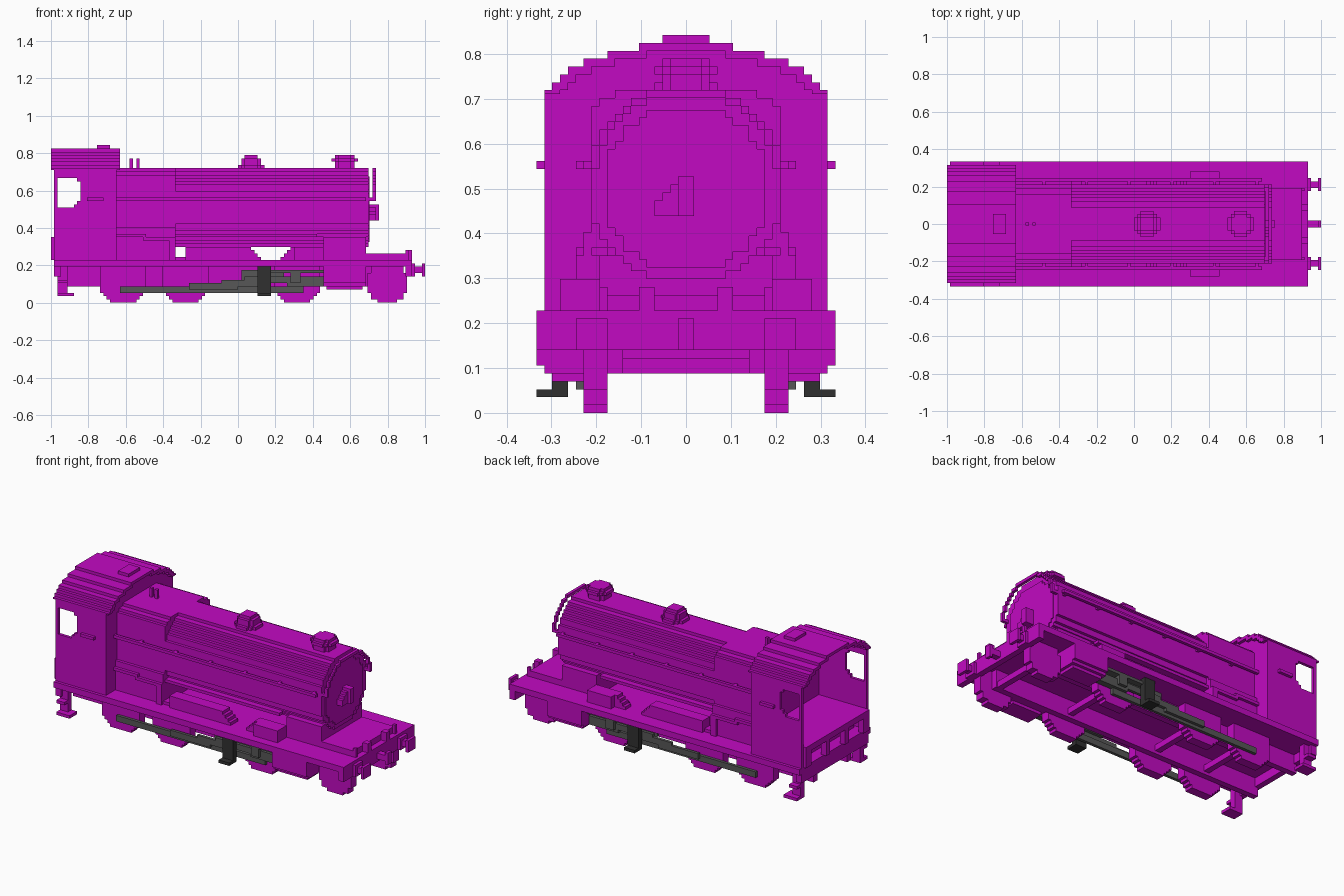
import bpy, bmesh, math
from mathutils import Vector

if "Cube" in bpy.data.objects:
    bpy.data.objects.remove(bpy.data.objects["Cube"], do_unlink=True)

V = 2 / 114  # size of one block


def material(name, col):
    m = bpy.data.materials.new(name)
    m.use_nodes = True
    rgba = (*col, 1)
    m.diffuse_color = rgba
    m.node_tree.nodes["Principled BSDF"].inputs["Base Color"].default_value = rgba
    return m


MAGENTA = material("magenta", (0.54, 0.003, 0.54))
GREY = material("rod grey", (0.095, 0.095, 0.095))
DARK = material("dark grey", (0.03, 0.03, 0.03))


def build(name, boxes, mat=MAGENTA, mirror=False):
    """One object from boxes (x0, x1, y0, y1, z0, z1) in block units."""
    bm = bmesh.new()
    if mirror:
        boxes = boxes + [(a, b, -d, -c, e, f) for a, b, c, d, e, f in boxes]
    for x0, x1, y0, y1, z0, z1 in boxes:
        verts = bmesh.ops.create_cube(bm, size=1)["verts"]
        size = Vector((x1 - x0, y1 - y0, z1 - z0))
        mid = Vector((x0 + x1, y0 + y1, z0 + z1)) / 2
        for v in verts:
            v.co = (v.co * size + mid) * V
    me = bpy.data.meshes.new(name)
    bm.to_mesh(me)
    bm.free()
    me.materials.append(mat)
    ob = bpy.data.objects.new(name, me)
    bpy.context.collection.objects.link(ob)
    return ob


def rows(r):
    """Stepped circle: (low, high, half width), merging equal rows."""
    out = []
    n = math.floor(r)
    for k in range(-n, n):
        w = math.floor(math.sqrt(r * r - (k + 0.5) ** 2) + 0.5)
        w = min(w, n)
        if out and out[-1][2] == w:
            out[-1] = (out[-1][0], k + 1, w)
        else:
            out.append((k, k + 1, w))
    return out


def disc_x(x0, x1, r, cz, cy=0):
    return [(x0, x1, cy - w, cy + w, cz + a, cz + b) for a, b, w in rows(r)]


def disc_y(y0, y1, r, cx, cz):
    return [(cx - w, cx + w, y0, y1, cz + a, cz + b) for a, b, w in rows(r)]


def disc_z(z0, z1, r, cx):
    return [(cx + a, cx + b, -w, w, z0, z1) for a, b, w in rows(r)]


# Running plate, frames and beams
build("running_plate", [(-56, 53, -19, 19, 11, 13)])
build("frame", [(-55, 47, 8, 10, 5, 11)], mirror=True)
build("front_beam", [(51, 53, -19, 19, 8, 13)])
build("rear_beam", [(-56, -54, -18, 18, 8, 11)])
build("front_deck", [(39, 51, -11, 11, 13, 15)])
build("lamp_bracket", [(51, 53, 4, 6, 13, 16), (51, 52, 10, 11, 13, 16)], mirror=True)

# Buffers and coupling
build("buffer", [(53, 56, 11, 13, 9, 11)] + disc_x(56, 57, 2.4, 10, 12)
      + [(53, 54, 10, 14, 8, 12)], mirror=True)
build("coupling_hook", [(53, 57, -1, 1, 9, 11), (56, 57, -1, 1, 8, 12)])

# Wheels with axles
for i, (cx, r) in enumerate([(-35, 7.4), (-16, 7.4), (18, 7.4), (45.5, 6.5)]):
    c = math.floor(r)
    build(f"wheel_{i + 1}", disc_y(10, 13, r, cx, c), mirror=True)
    build(f"axle_{i + 1}", [(cx - 1, cx + 1, -10, 10, c - 1, c + 1)])

# Cylinders and running gear
build("cylinder", [(26, 39, 8, 19, 6, 11), (26, 39, 9, 18, 5, 6),
                   (27, 38, 11, 17, 4, 5)], mirror=True)
build("coupling_rod", [(-36, 20, 13, 14, 3, 5)], GREY, True)
build("connecting_rod", [(-15, 0, 14, 15, 4, 6), (-5, 8, 14, 15, 5, 7),
                         (2, 26, 14, 15, 6, 8)], GREY, True)
build("slide_bars", [(8, 26, 13, 16, 9, 10), (15, 26, 13, 15, 5, 6),
                     (1, 14, 13, 14, 7, 10), (16, 19, 13, 16, 6, 9)], GREY, True)
build("middle_step", [(6, 10, 15, 17, 3, 11), (6, 10, 15, 19, 2, 3)], DARK, True)
build("rear_step", [(-55, -52, 15, 17, 3, 11), (-55, -50, 15, 19, 2, 3),
                    (-55, -52, 15, 19, 6, 7)], mirror=True)

# Boiler, firebox, smokebox
build("boiler", disc_x(-19, 39.5, 12.4, 29))
build("smokebox_door", disc_x(39.5, 40, 10.7, 28.5) + disc_x(36, 39.7, 12.4, 29))
build("firebox", [(-38, -19, -13, 13, 13, 23), (-38, -19, -12, 12, 23, 39),
                  (-38, -19, -11, 11, 39, 40), (-38, -19, -9, 9, 40, 41)])
build("smokebox_saddle", [(26, 39, -11, 11, 13, 20)])
build("boiler_handrail", [(-37, 39, 13, 14, 31, 32)]
      + [(x, x + 1, 11.5, 13, 31, 32) for x in range(-28, 40, 13)], mirror=True)
build("boiler_side_pipe", [(-37, -28, 12, 14, 20, 21), (-29, -20, 12, 14, 19, 20),
                           (-20, 24, 10, 12, 20, 21), (-21, -19, 12, 14, 13, 20)],
      mirror=True)

# Curved handrail in front of the smokebox
arc = [(w, z) for a, b, w in rows(12.4) for z in range(29 + a, 29 + b) if z >= 31]
rail = []
for i, (w, z) in enumerate(arc):
    nxt = arc[i + 1][0] if i + 1 < len(arc) else 0
    rail.append((41, 42, min(nxt, w - 1), w, z, z + 1))
rail.append((39, 42, 11, 12, 31, 32))
build("smokebox_handrail", rail, mirror=True)
build("door_handle", [(40, 43, -1, 1, 25, 30), (40, 42, -4, -1, 25, 27),
                      (40, 42, -3, -1, 27, 28), (40, 42, -2, -1, 28, 29)])

# Boiler top fittings
build("chimney", disc_z(40, 43, 3.3, 32.5) + disc_z(43, 44, 4.3, 32.5)
      + disc_z(44, 45, 3.3, 32.5))
build("dome", disc_z(40, 42, 4.2, 4) + disc_z(42, 44, 3.3, 4) + disc_z(44, 45, 2.3, 4))
build("safety_valves", [(-33, -32, -0.5, 0.5, 40, 44), (-31, -30, -0.5, 0.5, 40, 44)])

# Boxes and stepped covers on the running plate
build("side_box", [(17, 26, 11, 16, 13, 17)], mirror=True)
build("side_box_steps", [(13 + i, 17, 11, 14, 13 + i, 14 + i) for i in range(4)],
      mirror=True)
build("splasher", [(-16, 3, 10, 14, 13, 17)]
      + [(3, 7 - i, 10, 14, 13 + i, 14 + i) for i in range(4)], mirror=True)

# Cab: walls around the side window, front wall, raised floor
build("cab_side", [(-56, -37, 17, 18, 11, 29), (-56, -55, 17, 18, 29, 38),
                   (-48, -37, 17, 18, 29, 38), (-56, -37, 17, 18, 38, 41),
                   (-50, -48, 17, 18, 29, 30), (-49, -48, 17, 18, 30, 31),
                   (-49, -48, 17, 18, 37, 38)], mirror=True)
build("cab_handrail", [(-46, -41, 18, 19, 31, 32)], mirror=True)
build("cab_floor", [(-57, -38, -17, 17, 18, 20), (-52, -50, -16, 16, 13, 18)])
build("cab_rear_supports", [(-57, -55, 14, 17, 13, 18), (-57, -55, 4, 6, 13, 18)],
      mirror=True)

# Arched stepped roof and the front wall that fills it
widths = [17, 16, 15, 13, 10, 6]
build("cab_front", [(-38, -37, -18, 18, 13, 41)]
      + [(-38, -37, -w, w, 41 + i, 42 + i) for i, w in enumerate(widths)])
inner = widths[1:] + [1]
build("cab_roof", [(-57, -36, n - 1, w, 41 + i, 42 + i)
                   for i, (w, n) in enumerate(zip(widths, inner))]
      + [(-57, -36, 16, 18, 40.5, 41)], mirror=True)
build("roof_hatch", [(-43, -39, -3, 3, 47, 48)])
